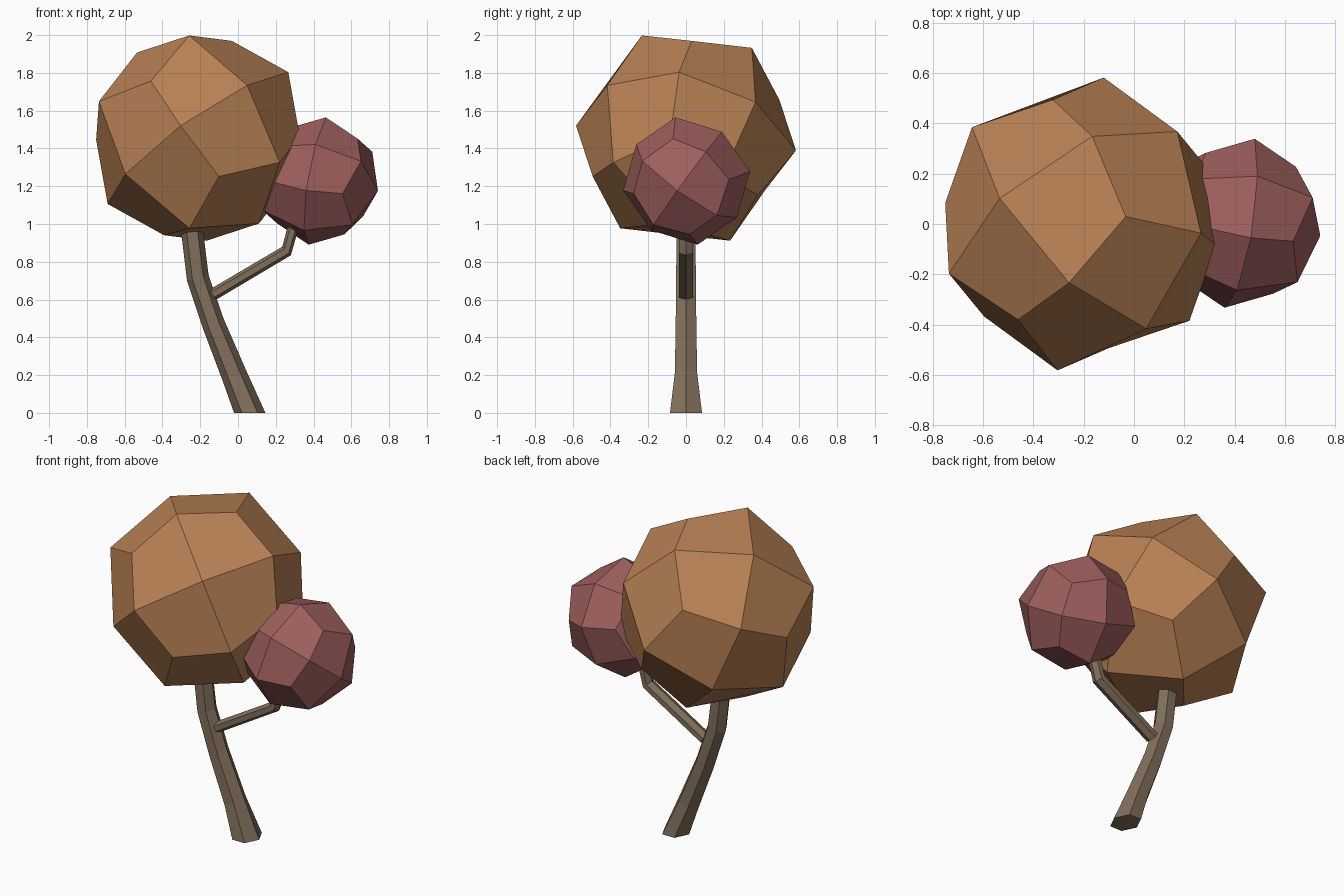
import bpy, bmesh
from math import sin, cos, radians, pi
from mathutils import Vector

cube = bpy.data.objects.get("Cube")
if cube:
    bpy.data.objects.remove(cube, do_unlink=True)


def make_material(name, color):
    mat = bpy.data.materials.new(name)
    mat.use_nodes = True
    mat.diffuse_color = (*color, 1)
    mat.node_tree.nodes["Principled BSDF"].inputs["Base Color"].default_value = (*color, 1)
    return mat


bark = make_material("brown bark", (0.22, 0.16, 0.105))
orange = make_material("orange leaves", (0.48, 0.22, 0.09))
red = make_material("dusty red leaves", (0.34, 0.114, 0.11))


def finish(name, bm, mat):
    bmesh.ops.recalc_face_normals(bm, faces=bm.faces)
    mesh = bpy.data.meshes.new(name)
    bm.to_mesh(mesh)
    bm.free()
    mesh.materials.append(mat)
    obj = bpy.data.objects.new(name, mesh)
    bpy.context.collection.objects.link(obj)
    return obj


def leaf_ball(name, center, radius, axis_a, axis_b, mat):
    """Cube split once per side and rounded, turned to the given axes."""
    a = Vector(axis_a).normalized()
    b = Vector(axis_b)
    b = (b - a * b.dot(a)).normalized()
    c = a.cross(b)
    bm = bmesh.new()
    bmesh.ops.create_cube(bm, size=2)
    bmesh.ops.subdivide_edges(bm, edges=bm.edges[:], cuts=1, use_grid_fill=True)
    reach = {1: 0.953, 2: 1.0, 3: 0.92}  # face centres, edge middles, corners
    for v in bm.verts:
        kind = sum(abs(n) > 0.5 for n in v.co)
        d = v.co.normalized() * radius * reach[kind]
        v.co = Vector(center) + a * d.x + b * d.y + c * d.z
    return finish(name, bm, mat)


def limb(name, rings, mat, sides=6):
    """Loft of tilted rings: x, z, radius in the xz plane, radius in y, tilt."""
    bm = bmesh.new()
    loops = []
    for x, z, r, ry, tilt in rings:
        t = radians(tilt)
        loop = []
        for k in range(sides):
            ang = 2 * pi * k / sides
            u = r * cos(ang)
            loop.append(bm.verts.new((x + u * cos(t), ry * sin(ang), z + u * sin(t))))
        loops.append(loop)
    for low, high in zip(loops, loops[1:]):
        for k in range(sides):
            n = (k + 1) % sides
            bm.faces.new((low[k], low[n], high[n], high[k]))
    bm.faces.new(loops[0])
    bm.faces.new(loops[-1])
    return finish(name, bm, mat)


# Bent trunk, flared at the foot
limb("trunk", [
    (0.062, 0.0, 0.083, 0.098, 0),
    (-0.02, 0.2, 0.068, 0.068, 23),
    (-0.13, 0.47, 0.061, 0.063, 29),
    (-0.213, 0.715, 0.059, 0.06, 15),
    (-0.25, 1.02, 0.058, 0.058, 6),
], bark)

# Side branch with an elbow
limb("branch", [
    (-0.135, 0.625, 0.032, 0.042, -59),
    (0.257, 0.857, 0.032, 0.042, -45),
    (0.305, 1.03, 0.03, 0.04, -16),
], bark)

# Leaf crowns
leaf_ball("large_crown", (-0.212, 0, 1.455), 0.593,
          (-0.57, 0.18, 0.80), (0.475, -0.745, 0.48), orange)
leaf_ball("small_crown", (0.42, 0.003, 1.2275), 0.345,
          (-0.03, -0.808, 0.588), (0.216, 0.565, 0.796), red)
